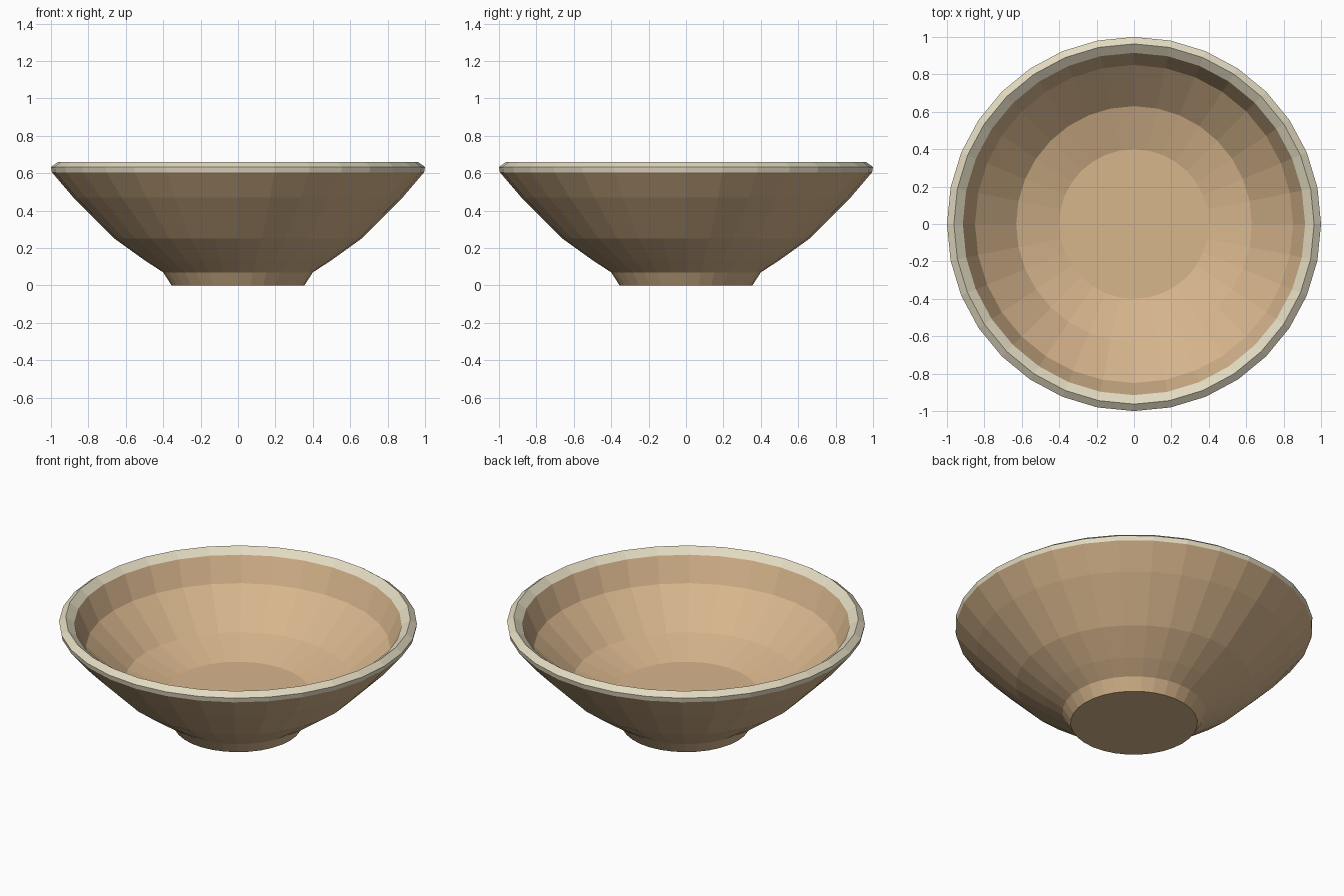
import bpy
import bmesh
from math import pi
from mathutils import Vector

cube = bpy.data.objects.get("Cube")
if cube:
    bpy.data.objects.remove(cube, do_unlink=True)

SIDES = 32


def material(name, colour):
    mat = bpy.data.materials.new(name)
    mat.use_nodes = True
    mat.diffuse_color = colour
    mat.node_tree.nodes["Principled BSDF"].inputs["Base Color"].default_value = colour
    return mat


def lathe(name, profile, mat, closed=False):
    """Turn an (r, z) profile around the z axis into a faceted object."""
    bm = bmesh.new()
    verts = [bm.verts.new((r, 0, z)) for r, z in profile]
    edges = [bm.edges.new(pair) for pair in zip(verts, verts[1:])]
    if closed:
        edges.append(bm.edges.new((verts[-1], verts[0])))
    bmesh.ops.spin(bm, geom=verts + edges, cent=Vector(), axis=Vector((0, 0, 1)),
                   angle=2 * pi, steps=SIDES, use_merge=False)
    bmesh.ops.remove_doubles(bm, verts=bm.verts[:], dist=0.0005)
    bmesh.ops.recalc_face_normals(bm, faces=bm.faces[:])
    mesh = bpy.data.meshes.new(name)
    bm.to_mesh(mesh)
    bm.free()
    mesh.materials.append(mat)
    obj = bpy.data.objects.new(name, mesh)
    bpy.context.collection.objects.link(obj)
    return obj


clay = material("tan clay", (0.68, 0.465, 0.265, 1))
glaze = material("cream glaze", (0.76, 0.70, 0.53, 1))

# Bowl body: foot and outer wall going up, then the inner wall down to the floor
outer = [(0, 0), (0.355, 0), (0.40, 0.07), (0.50, 0.135), (0.66, 0.25),
         (0.88, 0.47), (0.995, 0.605)]
inner = [(0.915, 0.625), (0.85, 0.48), (0.63, 0.28), (0.40, 0.205), (0, 0.205)]
lathe("bowl_body", outer + inner, clay)

# Rim: bevelled band capping the wall
rim = [(0.995, 0.605), (1.0, 0.633), (0.963, 0.66), (0.915, 0.625)]
lathe("bowl_rim", rim, glaze, closed=True)
